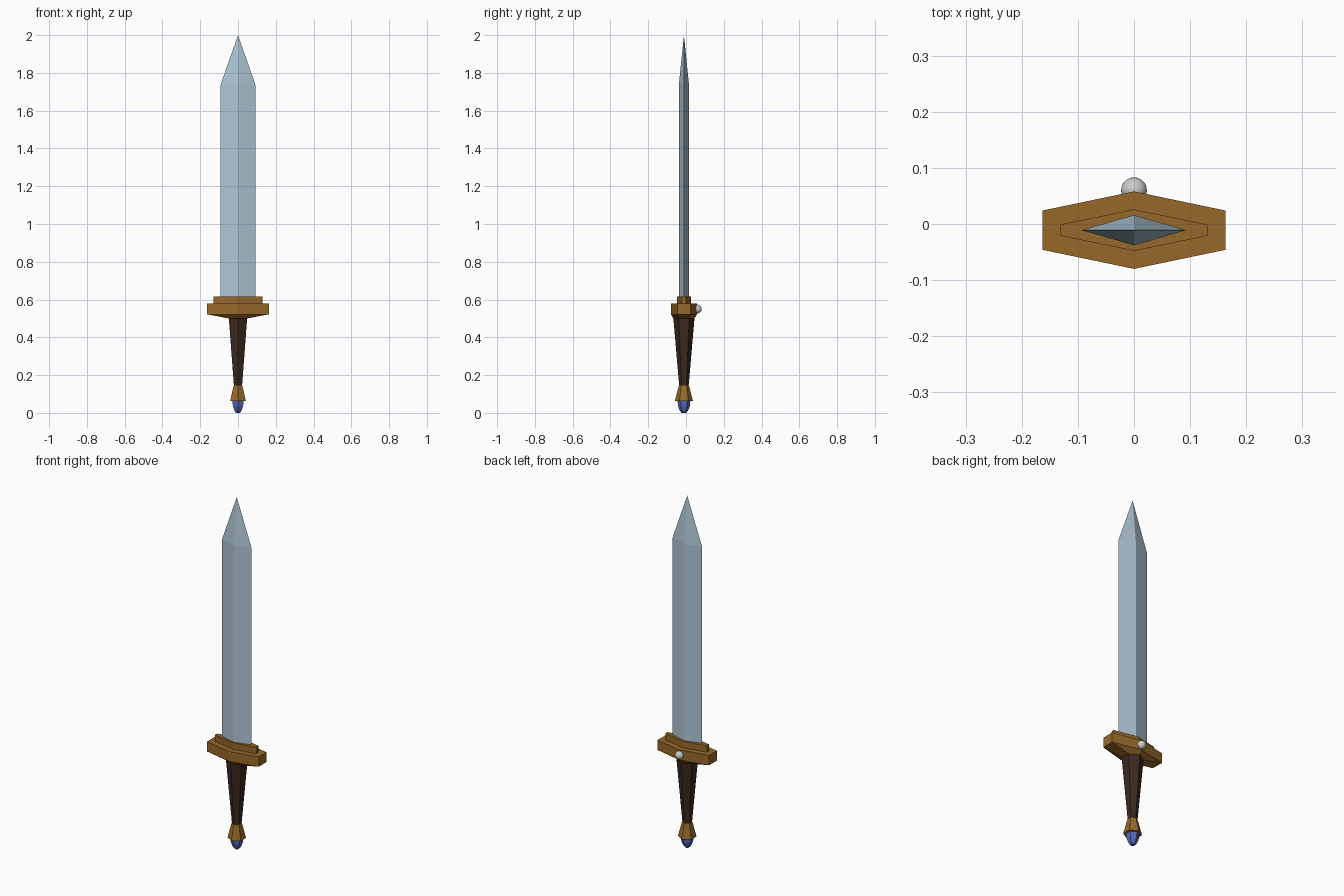
import bpy, bmesh, math

if "Cube" in bpy.data.objects:
    bpy.data.objects.remove(bpy.data.objects["Cube"])

CY = -0.011  # depth of the sword's axis; the rear stud offsets it from centre


def material(name, rgb):
    m = bpy.data.materials.new(name)
    m.diffuse_color = (*rgb, 1)
    m.use_nodes = True
    m.node_tree.nodes["Principled BSDF"].inputs["Base Color"].default_value = m.diffuse_color
    return m


steel = material("steel", (0.42, 0.56, 0.66))
gold = material("gold", (0.31, 0.14, 0.022))
leather = material("leather", (0.045, 0.022, 0.013))
blue = material("blue_gem", (0.09, 0.14, 0.5))


def hexagon(z, half_width, end_depth, mid_depth):
    w, e, m = half_width, end_depth, mid_depth
    return [(x, CY + y, z) for x, y in
            ((0, -m), (w, -e), (w, e), (0, m), (-w, e), (-w, -e))]


def regular(z, r):
    return hexagon(z, r * math.cos(math.pi / 6), r / 2, r)


def diamond(z, w, d):
    return [(0, CY - d, z), (w, CY, z), (0, CY + d, z), (-w, CY, z)]


def loft(name, rings, mat, tip=None):
    """Skin rings of points from bottom to top, capped or closed to a tip."""
    bm = bmesh.new()
    loops = [[bm.verts.new(p) for p in ring] for ring in rings]
    n = len(loops[0])
    for a, b in zip(loops, loops[1:]):
        for i in range(n):
            j = (i + 1) % n
            bm.faces.new((a[i], a[j], b[j], b[i]))
    bm.faces.new(loops[0][::-1])
    if tip:
        t = bm.verts.new(tip)
        for i in range(n):
            bm.faces.new((loops[-1][i], loops[-1][(i + 1) % n], t))
    else:
        bm.faces.new(loops[-1])
    bmesh.ops.recalc_face_normals(bm, faces=bm.faces)
    mesh = bpy.data.meshes.new(name)
    bm.to_mesh(mesh)
    bm.free()
    mesh.materials.append(mat)
    obj = bpy.data.objects.new(name, mesh)
    bpy.context.collection.objects.link(obj)
    return obj


# Blade with a pointed tip
loft("blade", [diamond(0.61, 0.093, 0.027), diamond(1.735, 0.093, 0.027)],
     steel, tip=(0, CY, 2.0))

# Guard: tapered underside, wide bar and raised collar
loft("guard", [regular(0.50, 0.056),
               hexagon(0.522, 0.163, 0.035, 0.069),
               hexagon(0.578, 0.163, 0.035, 0.069),
               hexagon(0.578, 0.131, 0.010, 0.037),
               hexagon(0.615, 0.131, 0.010, 0.037)], gold)

# Grip, pommel and gem
loft("grip", [regular(0.143, 0.025), regular(0.502, 0.056)], leather)
loft("pommel", [regular(0.062, 0.048), regular(0.145, 0.027)], gold)
loft("pommel_gem", [regular(0.0, 0.012), regular(0.012, 0.022),
                    regular(0.035, 0.031), regular(0.064, 0.034)], blue)

# Round stud on the back of the guard
bpy.ops.mesh.primitive_uv_sphere_add(segments=32, ring_count=16, radius=0.023,
                                     location=(0, 0.060, 0.55))
bpy.context.object.name = "guard_stud"
bpy.ops.object.shade_smooth()
